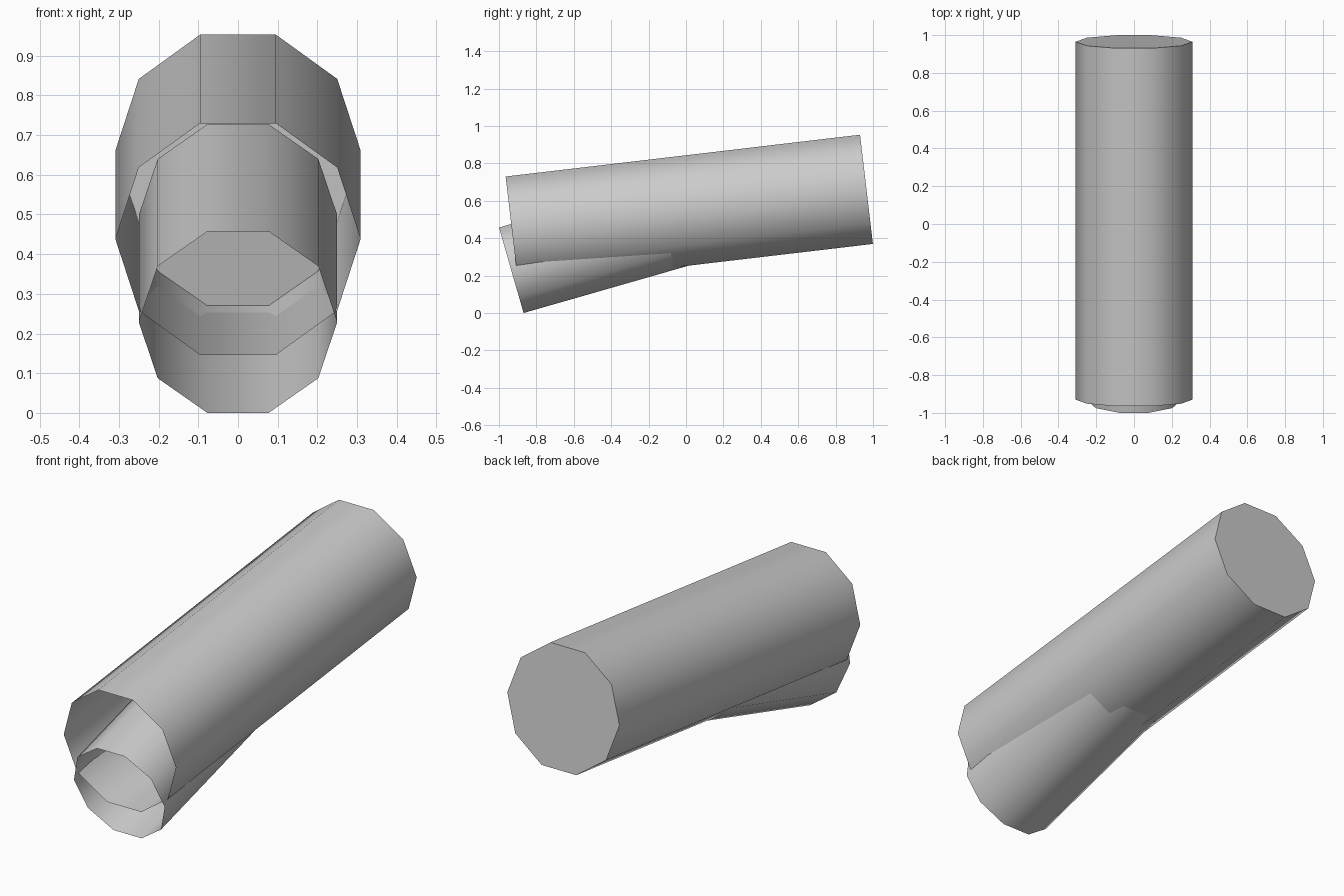
import bpy, bmesh, math
from mathutils import Matrix

if "Cube" in bpy.data.objects:
    bpy.data.objects.remove(bpy.data.objects["Cube"])

grey = bpy.data.materials.new("plain grey")
grey.diffuse_color = (0.6, 0.6, 0.6, 1)
grey.use_nodes = True
grey.node_tree.nodes["Principled BSDF"].inputs["Base Color"].default_value = grey.diffuse_color


def tube(name, radius, length, tilt, front_y, front_z):
    """Ten-sided tube, open at the front, capped at the back, rising towards +y."""
    bm = bmesh.new()
    rings = []
    for y in (0, length):
        rings.append([bm.verts.new((radius * math.cos(k * math.tau / 10), y,
                                    radius * math.sin(k * math.tau / 10)))
                      for k in range(10)])
    front, back = rings
    for k in range(10):
        n = (k + 1) % 10
        bm.faces.new((front[k], front[n], back[n], back[k]))
    bm.faces.new(back)
    # Tilt the tube and move its front centre into place
    bm.transform(Matrix.Translation((0, front_y, front_z))
                 @ Matrix.Rotation(math.radians(tilt), 4, 'X'))
    # Make the walls and cap face outwards
    bmesh.ops.recalc_face_normals(bm, faces=bm.faces)
    bm.faces.ensure_lookup_table()
    if bm.faces[10].normal.y < 0:
        bmesh.ops.reverse_faces(bm, faces=bm.faces)
    mesh = bpy.data.meshes.new(name)
    bm.to_mesh(mesh)
    bm.free()
    mesh.materials.append(grey)
    obj = bpy.data.objects.new(name, mesh)
    bpy.context.collection.objects.link(obj)
    # Smooth walls, sharp rim around the flat cap
    bpy.ops.object.select_all(action='DESELECT')
    obj.select_set(True)
    bpy.context.view_layer.objects.active = obj
    bpy.ops.object.shade_smooth_by_angle(angle=math.radians(50))
    return obj


# Large main pipe and the steeper branch pipe running into it
tube("main_pipe", 0.309, 1.908, 6.72, -0.93, 0.438)
tube("branch_pipe", 0.25, 0.98, 16.0, -0.934, 0.2286)
